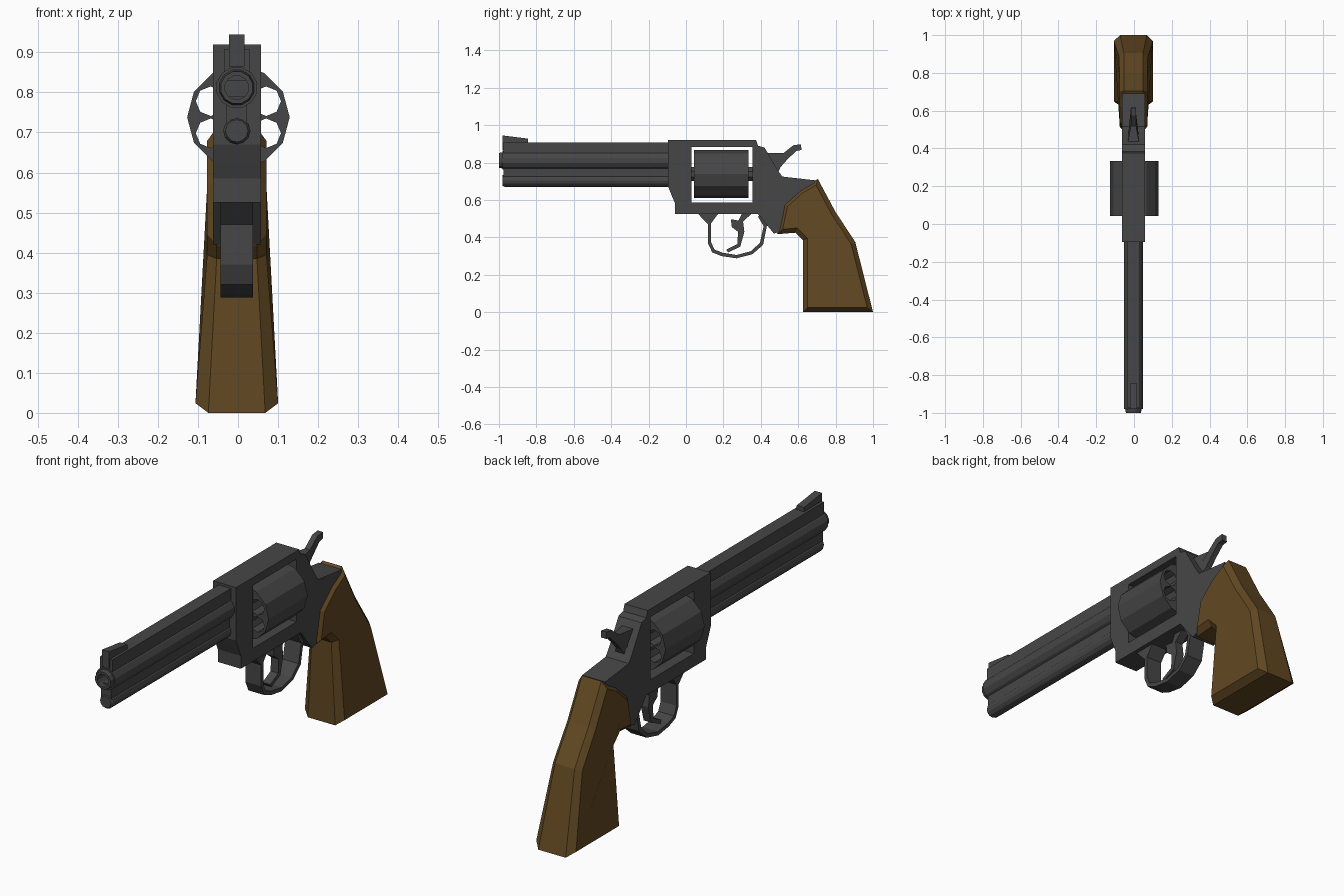
import bpy, bmesh, math
from mathutils import Vector

if "Cube" in bpy.data.objects:
    bpy.data.objects.remove(bpy.data.objects["Cube"])

CX = -0.003  # centre plane of the body


def material(name, rgb):
    m = bpy.data.materials.new(name)
    m.diffuse_color = (*rgb, 1)
    m.use_nodes = True
    m.node_tree.nodes["Principled BSDF"].inputs["Base Color"].default_value = m.diffuse_color
    return m


STEEL = material("dark_steel", (0.062, 0.062, 0.062))
WOOD = material("brown_wood", (0.122, 0.065, 0.016))


def finish(name, bm, mat):
    bmesh.ops.recalc_face_normals(bm, faces=bm.faces)
    me = bpy.data.meshes.new(name)
    bm.to_mesh(me)
    bm.free()
    me.materials.append(mat)
    ob = bpy.data.objects.new(name, me)
    bpy.context.collection.objects.link(ob)
    return ob


def prism(name, profile, half, mat=STEEL, bevel=0, shape=None):
    """Side profile (y, z) extruded across x, with optional bevelled sides."""
    bm = bmesh.new()
    face = bm.faces.new([bm.verts.new((-half, y, z)) for y, z in profile])
    ext = bmesh.ops.extrude_face_region(bm, geom=[face], use_keep_orig=True)
    moved = [v for v in ext["geom"] if isinstance(v, bmesh.types.BMVert)]
    bmesh.ops.translate(bm, verts=moved, vec=(2 * half, 0, 0))
    bmesh.ops.recalc_face_normals(bm, faces=bm.faces)
    if bevel:
        rim = [e for e in bm.edges if abs(e.verts[0].co.x - e.verts[1].co.x) < 1e-5]
        bmesh.ops.bevel(bm, geom=rim, offset=bevel, segments=1, affect='EDGES')
    for v in bm.verts:
        if shape:
            v.co.x *= shape(v.co)
        v.co.x += CX
    return finish(name, bm, mat)


def lathe(name, profile, z, sides, x=CX, turn=0.0):
    """Profile (y, radius) turned around an axis parallel to y."""
    bm = bmesh.new()
    rings = []
    for y, r in profile:
        rings.append([bm.verts.new((x + r * math.cos(turn + math.tau * i / sides), y,
                                    z + r * math.sin(turn + math.tau * i / sides)))
                      for i in range(sides)])
    for a, b in zip(rings, rings[1:]):
        for i in range(sides):
            j = (i + 1) % sides
            bm.faces.new((a[i], a[j], b[j], b[i]))
    bm.faces.new(rings[0])
    bm.faces.new(rings[-1])
    return finish(name, bm, STEEL)


def cut(target, cutter):
    mod = target.modifiers.new("cut", 'BOOLEAN')
    mod.operation, mod.solver, mod.object = 'DIFFERENCE', 'EXACT', cutter
    bpy.context.view_layer.objects.active = target
    bpy.ops.object.modifier_apply(modifier=mod.name)
    bpy.data.objects.remove(cutter)


def box(y0, y1, z0, z1):
    return [(y0, z0), (y1, z0), (y1, z1), (y0, z1)]


# Frame with cylinder window
frame = prism("frame", [(-0.095, 0.92), (0.375, 0.92), (0.385, 0.89), (0.42, 0.88),
                        (0.49, 0.76), (0.515, 0.725), (0.69, 0.705), (0.64, 0.55),
                        (0.56, 0.45), (0.47, 0.42), (0.385, 0.525), (-0.06, 0.525),
                        (-0.06, 0.585), (-0.075, 0.62), (-0.095, 0.67)], 0.06)
cut(frame, prism("window_cutter", box(0.03, 0.355, 0.587, 0.882), 0.2))

# Cylinder with six open chambers, and its axle
cylinder = lathe("cylinder", [(0.043, 0.128), (0.333, 0.128)], 0.738, 12, 0.001)
for i in range(6):
    a = math.radians(30 + 60 * i)
    cut(cylinder, lathe("chamber_cutter", [(0.0, 0.037), (0.4, 0.037)],
                        0.738 + 0.08 * math.sin(a), 8, 0.001 + 0.08 * math.cos(a)))
lathe("cylinder_axle", [(0.02, 0.04), (0.365, 0.04)], 0.738, 8, turn=math.pi / 8)

# Barrel with hollow muzzle, underlug, web and top rib
lathe("barrel", [(-0.08, 0.052), (-0.98, 0.052), (-0.98, 0.045), (-1.0, 0.041),
                 (-1.0, 0.03), (-0.93, 0.03)], 0.812, 12, turn=math.pi / 12)
lathe("underlug", [(-0.08, 0.034), (-0.97, 0.034), (-0.98, 0.028)], 0.704, 12)
prism("barrel_web", box(-0.975, -0.08, 0.71, 0.79), 0.026)
prism("top_rib", box(-0.975, -0.08, 0.83, 0.908), 0.032)
prism("front_sight", [(-0.98, 0.945), (-0.845, 0.928), (-0.845, 0.90), (-0.98, 0.865)], 0.019)

# Trigger guard and trigger
prism("trigger_guard", [(0.06, 0.53), (0.117, 0.47), (0.117, 0.37), (0.14, 0.32),
                        (0.19, 0.30), (0.27, 0.288), (0.355, 0.31), (0.412, 0.36),
                        (0.432, 0.46), (0.46, 0.46), (0.40, 0.53), (0.385, 0.51),
                        (0.415, 0.46), (0.395, 0.37), (0.345, 0.325), (0.27, 0.306),
                        (0.195, 0.318), (0.152, 0.335), (0.134, 0.375), (0.134, 0.475),
                        (0.175, 0.53)], 0.041)
prism("trigger", [(0.355, 0.53), (0.30, 0.53), (0.28, 0.49), (0.24, 0.497), (0.245, 0.455),
                  (0.278, 0.43), (0.275, 0.365), (0.215, 0.335), (0.225, 0.32),
                  (0.29, 0.35), (0.312, 0.43), (0.305, 0.485)], 0.02)

# Hammer: wide at the root, narrow at the spur
prism("hammer", [(0.43, 0.85), (0.52, 0.85), (0.575, 0.893), (0.615, 0.898), (0.617, 0.867),
                 (0.59, 0.862), (0.545, 0.82), (0.505, 0.775), (0.49, 0.74), (0.45, 0.76)],
      0.03, shape=lambda c: 1.0 if c.y < 0.5 else 0.45)

# Wooden grip, bevelled and flaring toward the butt
prism("grip", [(0.487, 0.417), (0.52, 0.578), (0.61, 0.658), (0.705, 0.712), (0.80, 0.535),
               (0.905, 0.375), (1.0, 0.0), (0.625, 0.0), (0.625, 0.385), (0.585, 0.425)],
      0.074, WOOD, 0.024, lambda c: 1 + 0.42 * max(0.0, 1 - c.z / 0.39))
